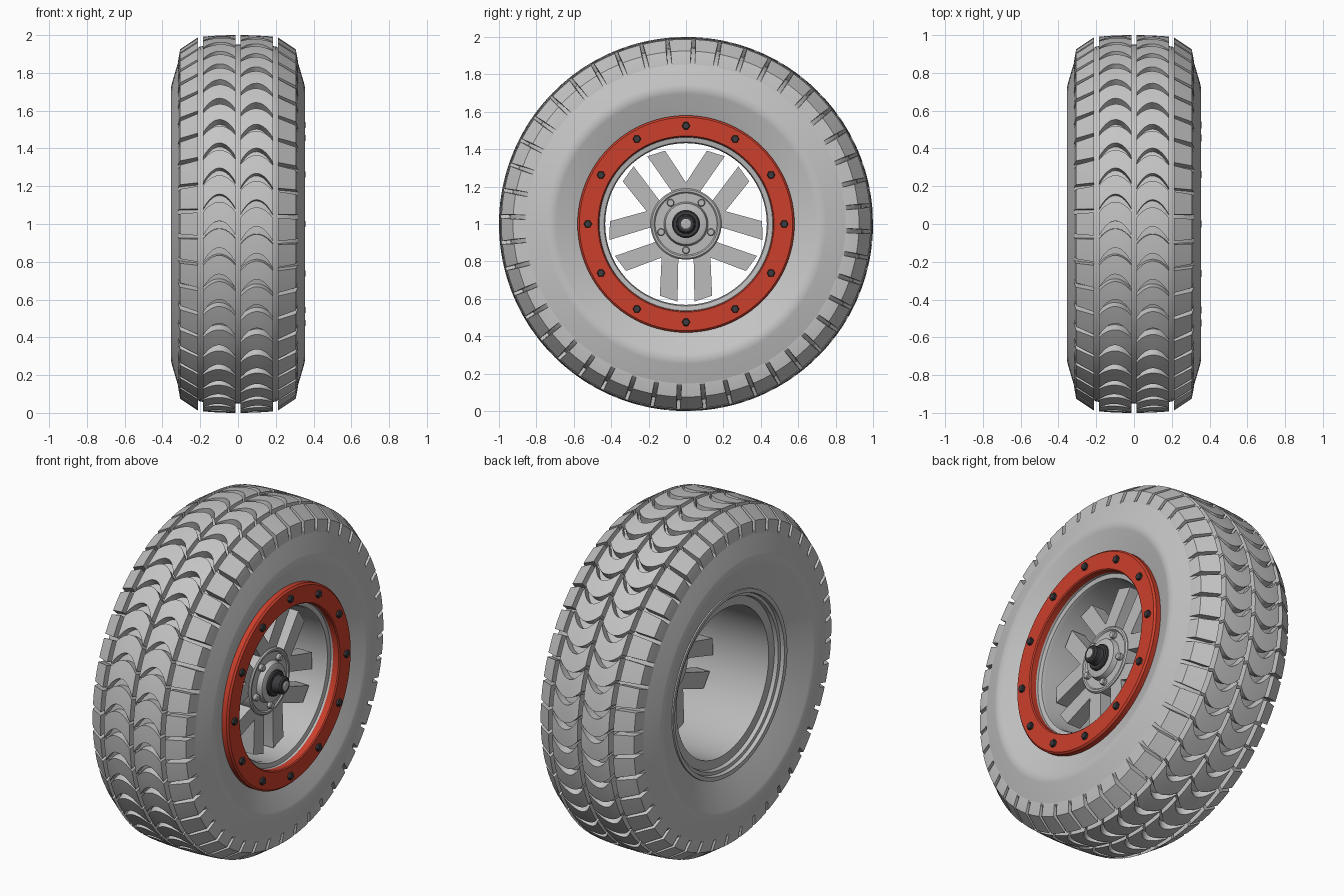
import bpy, bmesh
from math import sin, cos, pi, tau, radians

cube = bpy.data.objects.get("Cube")
if cube:
    bpy.data.objects.remove(cube, do_unlink=True)


def material(name, rgb):
    m = bpy.data.materials.new(name)
    m.use_nodes = True
    m.diffuse_color = (*rgb, 1)
    bsdf = next(n for n in m.node_tree.nodes if n.type == 'BSDF_PRINCIPLED')
    bsdf.inputs["Base Color"].default_value = (*rgb, 1)
    return m


tyre_grey = material("tyre grey", (0.56, 0.56, 0.56))
metal_grey = material("metal grey", (0.5, 0.5, 0.5))
ring_red = material("ring red", (0.6, 0.05, 0.025))
bolt_dark = material("bolt dark", (0.045, 0.045, 0.05))


def point(x, r, a):
    """Point at distance r from the axle; the angle starts at the front and climbs."""
    return (x, -r * cos(a), 1 + r * sin(a))


def finish(bm, name, mat, angle=30):
    bmesh.ops.remove_doubles(bm, verts=bm.verts, dist=0.00005)
    bmesh.ops.recalc_face_normals(bm, faces=bm.faces)
    mesh = bpy.data.meshes.new(name)
    bm.to_mesh(mesh)
    bm.free()
    mesh.materials.append(mat)
    ob = bpy.data.objects.new(name, mesh)
    bpy.context.collection.objects.link(ob)
    bpy.ops.object.select_all(action='DESELECT')
    ob.select_set(True)
    bpy.context.view_layer.objects.active = ob
    bpy.ops.object.shade_smooth_by_angle(angle=radians(angle))
    return ob


def lathe(name, profile, mat, segs=96, closed=True):
    """Spin an (x, radius) profile round the axle."""
    bm = bmesh.new()
    rings = [[bm.verts.new(point(x, r, tau * i / segs)) for x, r in profile]
             for i in range(segs)]
    n = len(profile)
    for i in range(segs):
        a, b = rings[i], rings[(i + 1) % segs]
        for j in range(n if closed else n - 1):
            k = (j + 1) % n
            if profile[j][1] == 0 and profile[k][1] == 0:
                continue
            if profile[j][1] == 0:
                bm.faces.new((a[j], b[k], a[k]))
            elif profile[k][1] == 0:
                bm.faces.new((a[j], b[j], a[k]))
            else:
                bm.faces.new((a[j], b[j], b[k], a[k]))
    return finish(bm, name, mat)


def loft_block(bm, sections):
    """Tread block from sections (x, top radius, base radius, start angle, end angle)."""
    rows = []
    for x, top, base, lo, hi in sections:
        corners = (top, lo), (top, (lo + hi) / 2), (top, hi), (base, hi), (base, lo)
        rows.append([bm.verts.new(point(x, r, a)) for r, a in corners])
    for a, b in zip(rows, rows[1:]):
        for j in range(5):
            k = (j + 1) % 5
            bm.faces.new((a[j], a[k], b[k], b[j]))
    bm.faces.new(rows[0])
    bm.faces.new(rows[-1])


def stud_circle(name, count, radius, start, size, x0, x1, sides, mat):
    """Ring of small prisms pointing along the axle."""
    bm = bmesh.new()
    for i in range(count):
        a = start + tau * i / count
        cy, cz = radius * cos(a), 1 + radius * sin(a)
        ends = []
        for x, s in ((x0, size), (x1 - 0.005, size), (x1, size * 0.8)):
            ends.append([bm.verts.new((x, cy + s * cos(tau * j / sides),
                                       cz + s * sin(tau * j / sides)))
                         for j in range(sides)])
        for p, q in zip(ends, ends[1:]):
            for j in range(sides):
                k = (j + 1) % sides
                bm.faces.new((p[j], p[k], q[k], q[j]))
        bm.faces.new(ends[0])
        bm.faces.new(ends[-1])
    return finish(bm, name, mat)


# Tyre carcass: mirrored half profile
half = [(0.28, 0.53), (0.347, 0.695), (0.355, 0.722), (0.349, 0.748),
        (0.316, 0.86), (0.288, 0.885), (0.2, 0.94), (0.1, 0.95)]
lathe("tyre_carcass", half + [(-x, r) for x, r in reversed(half)], tyre_grey)

# Tread: two rows of arched blocks between two rows of shoulder lugs
COUNT = 44
pitch = tau / COUNT
steps = 10
arched, lugs = bmesh.new(), bmesh.new()
for side in (-1, 1):
    shift = -0.03 if side > 0 else 0
    for i in range(COUNT):
        c = pitch * i + shift
        sections = []
        for s in range(steps + 1):
            t = s / steps
            arch = 1 - (2 * t - 1) ** 2
            lo = c - pitch / 2 + 0.008 + 0.08 * arch
            hi = c + pitch / 2 - 0.008 + 0.055 * arch
            sections.append((side * (0.012 + 0.173 * t), 1 - 0.008 * t * t, 0.92, lo, hi))
        loft_block(arched, sections)
        sections = []
        for x, top, gap in ((0.212, 0.988, 0.009), (0.306, 0.925, 0.013),
                            (0.318, 0.86, 0.013)):
            sections.append((side * x, top, 0.85,
                             c - pitch / 2 + gap, c + pitch / 2 - gap))
        loft_block(lugs, sections)
finish(arched, "tread_blocks", tyre_grey)
finish(lugs, "shoulder_lugs", tyre_grey, 20)

# Rim barrel with stepped lips
lathe("rim_barrel", [(0.31, 0.5), (0.31, 0.467), (0.285, 0.463), (0.28, 0.438),
                     (0.26, 0.432), (-0.24, 0.432), (-0.24, 0.485), (-0.262, 0.49),
                     (-0.265, 0.508), (-0.287, 0.512), (-0.29, 0.535),
                     (-0.2, 0.545), (0.2, 0.545)], metal_grey)

# Red clamp ring and its bolts
lathe("clamp_ring", [(0.285, 0.465), (0.334, 0.465), (0.34, 0.471), (0.34, 0.57),
                     (0.33, 0.58), (0.285, 0.58)], ring_red)
stud_circle("ring_bolts", 12, 0.525, 0, 0.022, 0.33, 0.357, 6, bolt_dark)

# Five forked spokes, extruded from a mirrored outline
right_edge = [(0.06, 0.13), (0.08, 0.18), (0.207, 0.362), (0.112, 0.392)]
outline = right_edge + [(0, 0.222)] + [(-u, v) for u, v in reversed(right_edge)]
bm = bmesh.new()
for i in range(5):
    a = tau * i / 5
    flat = [(u * cos(a) - v * sin(a), 1 + u * sin(a) + v * cos(a)) for u, v in outline]
    back, front = ([bm.verts.new((x, y, z)) for y, z in flat] for x in (0.11, 0.2))
    for j in range(len(flat)):
        k = (j + 1) % len(flat)
        bm.faces.new((back[j], back[k], front[k], front[j]))
    bm.faces.new(back)
    bm.faces.new(front)
finish(bm, "spokes", metal_grey)

# Hub, wheel nuts and axle end
lathe("hub", [(0.1, 0), (0.1, 0.16), (0.13, 0.19), (0.205, 0.19), (0.212, 0.183),
              (0.212, 0.172), (0.205, 0.165), (0.205, 0.118), (0.235, 0.11),
              (0.24, 0.1), (0.24, 0)], metal_grey, 64, False)
stud_circle("wheel_nuts", 5, 0.14, -pi / 2, 0.02, 0.2, 0.228, 12, metal_grey)
lathe("axle_flange", [(0.23, 0), (0.23, 0.075), (0.25, 0.075), (0.256, 0.068),
                      (0.256, 0.052), (0.275, 0.046), (0.275, 0.05), (0.302, 0.05),
                      (0.31, 0.042), (0.31, 0)], bolt_dark, 32, False)
lathe("axle_tip", [(0.3, 0), (0.3, 0.028), (0.314, 0.028), (0.318, 0.022),
                   (0.318, 0)], metal_grey, 24, False)
